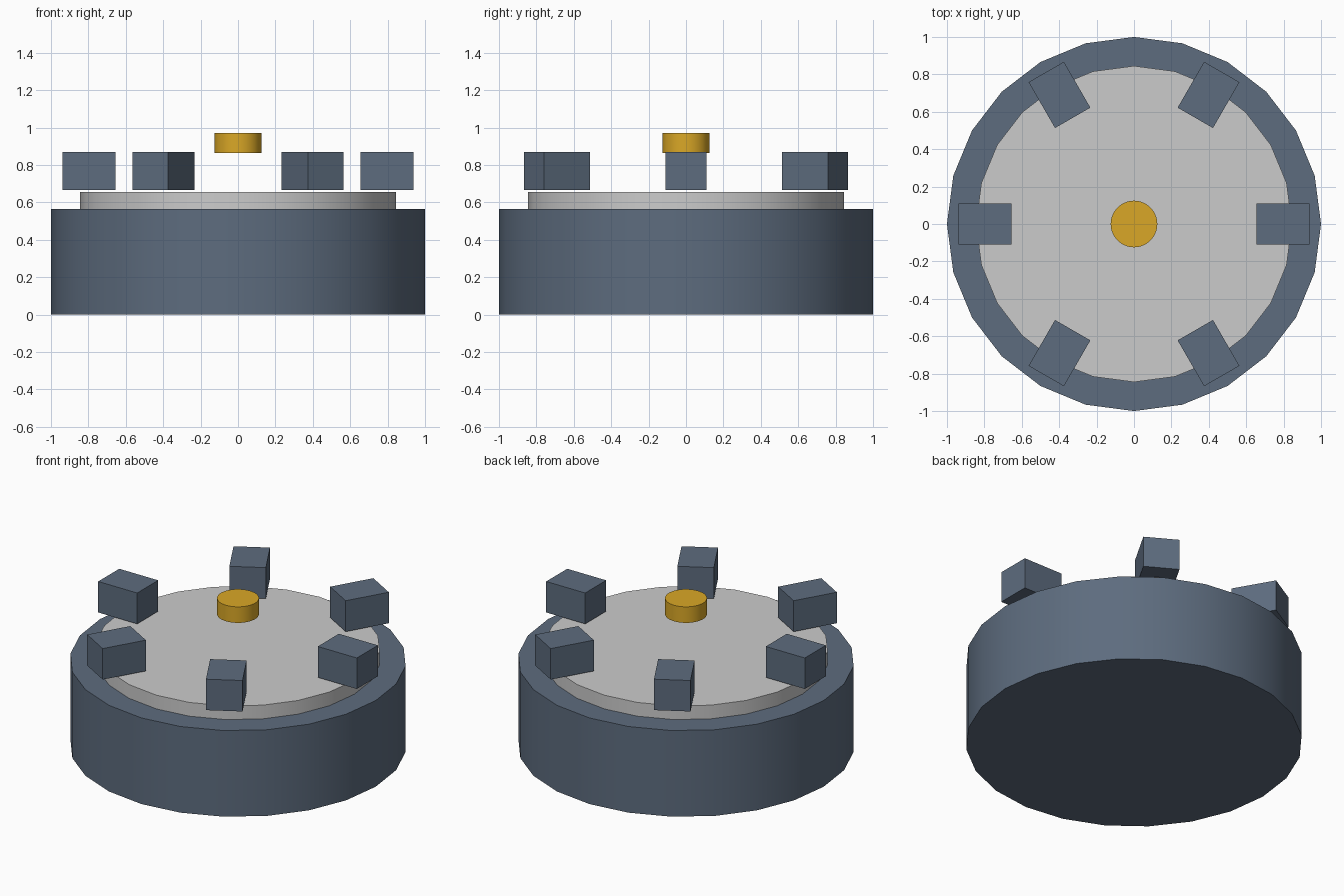
import bpy
from math import cos, sin, radians

if "Cube" in bpy.data.objects:
    bpy.data.objects.remove(bpy.data.objects["Cube"])


def material(name, color):
    mat = bpy.data.materials.new(name)
    mat.diffuse_color = (*color, 1.0)
    mat.use_nodes = True
    mat.node_tree.nodes["Principled BSDF"].inputs["Base Color"].default_value = mat.diffuse_color
    return mat


slate = material("slate_blue", (0.11, 0.15, 0.21))
gold = material("gold", (0.70, 0.39, 0.02))


def drum(name, radius, z0, z1, mat=None):
    # 24-sided cylinder with smooth walls and sharp rims
    bpy.ops.mesh.primitive_cylinder_add(
        vertices=24, radius=radius, depth=z1 - z0, location=(0, 0, (z0 + z1) / 2))
    obj = bpy.context.object
    obj.name = name
    bpy.ops.object.shade_smooth_by_angle(angle=radians(30))
    if mat:
        obj.data.materials.append(mat)
    return obj


# Stacked body, top plate and floating centre button
drum("base", 1.0, 0.0, 0.565, slate)
drum("top_plate", 0.845, 0.565, 0.655)
drum("centre_button", 0.125, 0.865, 0.97, gold)

# Ring of six blocks hovering just above the plate, pointing outward
RING, Z0, Z1 = 0.797, 0.666, 0.869
for i in range(6):
    a = radians(60 * i)
    bpy.ops.mesh.primitive_cube_add(
        size=1, location=(RING * cos(a), RING * sin(a), (Z0 + Z1) / 2),
        rotation=(0, 0, a))
    block = bpy.context.object
    block.name = f"rim_block_{i + 1}"
    block.scale = (0.283, 0.218, Z1 - Z0)
    block.data.materials.append(slate)
